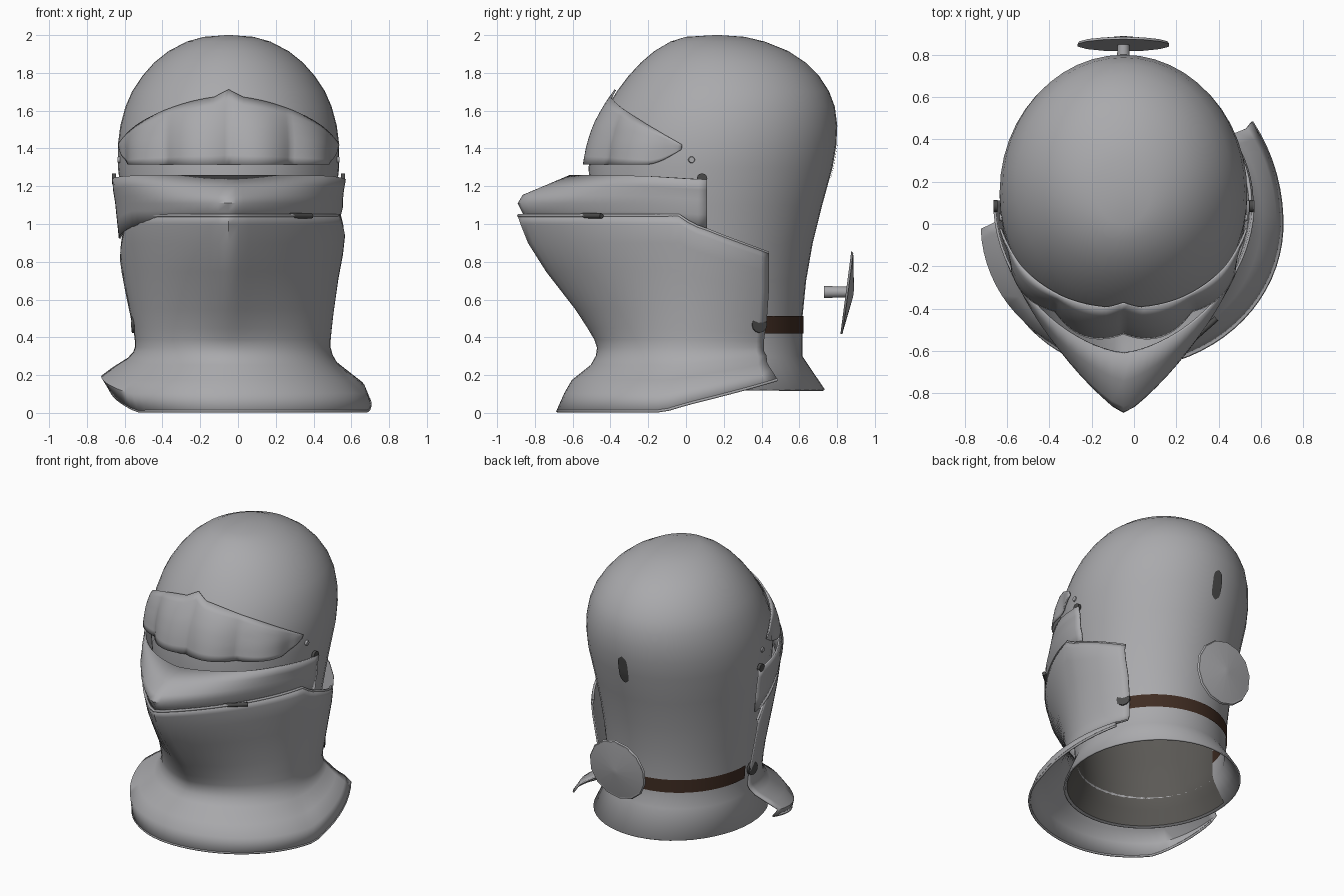
import bpy, bmesh, math
from mathutils import Vector, Matrix

if "Cube" in bpy.data.objects:
    bpy.data.objects.remove(bpy.data.objects["Cube"], do_unlink=True)

CX = -0.05  # the helmet's centre plane


def material(name, rgb):
    m = bpy.data.materials.new(name)
    m.use_nodes = True
    m.diffuse_color = (*rgb, 1)
    bsdf = next(n for n in m.node_tree.nodes if n.type == 'BSDF_PRINCIPLED')
    bsdf.inputs["Base Color"].default_value = (*rgb, 1)
    return m


STEEL = material("steel_grey", (0.4, 0.4, 0.415))
DARK = material("dark_iron", (0.07, 0.07, 0.07))
LEATHER = material("brown_leather", (0.05, 0.025, 0.016))
CLOTH = material("lining_grey", (0.105, 0.1, 0.092))


def finish(name, bm, mat, thick=0.0):
    mesh = bpy.data.meshes.new(name)
    bm.to_mesh(mesh)
    bm.free()
    mesh.materials.append(mat)
    ob = bpy.data.objects.new(name, mesh)
    bpy.context.collection.objects.link(ob)
    if thick:
        mod = ob.modifiers.new("thickness", 'SOLIDIFY')
        mod.thickness = thick
        mod.offset = 0
    bpy.ops.object.select_all(action='DESELECT')
    ob.select_set(True)
    bpy.context.view_layer.objects.active = ob
    bpy.ops.object.shade_smooth_by_angle(angle=math.radians(50))
    return ob


def sheet(name, rows, mat, thick=0.0, closed=False, top=None):
    """Skin rows of points, listed from bottom to top."""
    bm = bmesh.new()
    vs = [[bm.verts.new(p) for p in row] for row in rows]
    n = len(rows[0])
    for a, b in zip(vs, vs[1:]):
        for j in range(n if closed else n - 1):
            k = (j + 1) % n
            bm.faces.new((a[j], a[k], b[k], b[j]))
    if top:
        apex = bm.verts.new(top)
        for j in range(n):
            bm.faces.new((vs[-1][j], vs[-1][(j + 1) % n], apex))
    return finish(name, bm, mat, thick)


def lerp(a, b, t):
    return a + (b - a) * t


def clamp(v):
    return max(0.0, min(1.0, v))


# Skull profile: height, front y, back y, half width
SKULL = [(0.12, -0.48, 0.73, 0.55), (0.3, -0.39, 0.61, 0.475), (0.5, -0.41, 0.61, 0.48),
         (0.7, -0.45, 0.63, 0.505), (0.9, -0.48, 0.665, 0.53), (1.1, -0.5, 0.715, 0.555),
         (1.3, -0.51, 0.77, 0.58), (1.42, -0.49, 0.79, 0.58), (1.52, -0.46, 0.795, 0.567),
         (1.62, -0.41, 0.782, 0.54), (1.7, -0.36, 0.752, 0.505), (1.78, -0.3, 0.7, 0.452),
         (1.85, -0.235, 0.63, 0.39), (1.91, -0.165, 0.54, 0.315), (1.96, -0.08, 0.415, 0.22),
         (1.985, 0.0, 0.31, 0.13)]


def skull_point(deg, z, off=0.0):
    """Point on the skull at an angle turned from the front, pushed outward."""
    for a, b in zip(SKULL, SKULL[1:]):
        if z <= b[0]:
            break
    t = clamp((z - a[0]) / (b[0] - a[0]))
    f, r, w = (lerp(a[i], b[i], t) for i in (1, 2, 3))
    s, c = math.sin(math.radians(deg)), math.cos(math.radians(deg))
    return (CX + (w + off) * s, (f + r) / 2 - ((r - f) / 2 + off) * c, z)


sheet("skull", [[skull_point(j * 7.5, row[0]) for j in range(48)] for row in SKULL],
      STEEL, 0.012, True, (CX, 0.165, 1.995))


def patch(name, rule, cols, rows, mat, thick=0.0):
    """Plate that follows the skull; rule(u, v) gives angle, height, offset."""
    return sheet(name, [[skull_point(*rule(j / cols, i / rows)) for j in range(cols + 1)]
                        for i in range(rows + 1)], mat, thick)


# Fluted brow plate
def brow(u, v):
    deg = lerp(-75, 75, u)
    a = abs(deg)
    low = 1.315 + 0.08 * clamp((a - 60) / 15) ** 1.5
    high = 1.675 - 0.255 * (a / 75) ** 1.7 + 0.035 * clamp(1 - a / 8)
    flute = abs(math.sin(math.pi * deg / 33)) * clamp((78 - a) / 20)
    return deg, lerp(low, high, v), 0.01 + 0.042 * flute * (1 - v) ** 0.5 + 0.012 * v


patch("brow_plate", brow, 72, 8, STEEL, 0.01)

# Cloth lining inside the front half
patch("lining", lambda u, v: (lerp(-100, 100, u), lerp(0.13, 1.0, v), -0.012), 40, 18, CLOTH)

# Leather strap round the neck, outside and inside, and the slot at the back
for label, off in (("outer", 0.012), ("inner", -0.01)):
    patch(label + "_neck_strap", lambda u, v: (lerp(112, 270, u), lerp(0.42, 0.512, v), off), 40, 1, LEATHER)
patch("rear_slot", lambda u, v: (180 + 7 * (u - 0.5) * (1.02 - (2 * v - 1) ** 4) ** 0.5,
                                 lerp(1.23, 1.43, v), 0.012), 2, 10, DARK)


def keeled(profile, start, end, shift):
    """Rows for a plate with a keel at the front. Profile columns: height,
    front y, right and left half widths, centre y, rear depth, keel sharpness."""
    angles = [lerp(start, 0, i / 18) for i in range(18)] + [lerp(0, end, i / 26) for i in range(27)]
    rows = []
    for z, front, wr, wl, cy, rear, keel in profile:
        row = []
        for deg in angles:
            s, c = math.sin(math.radians(deg)), math.cos(math.radians(deg))
            x = CX + (wl if deg > 0 else wr) * s
            y = cy - rear * c
            if c > 0:
                ridge = 1 - math.hypot(s, 0.035) + 0.035  # softened keel
                y = cy + (front - cy) * lerp(c, ridge, keel)
            row.append((x, y, z + shift(deg, z)))
        rows.append(row)
    return rows


# Chin and neck guard: the wide flange rises and the top falls toward its ends
def guard_shift(deg, z):
    if deg > 0:
        lift, drop = 0.17 * clamp((deg - 80) / 46), 0.2 * clamp((deg - 78) / 48) ** 0.75
    else:
        lift, drop = 0.13 * clamp((-deg - 50) / 38), 0.2 * clamp((-deg - 68) / 20)
    return lift * clamp(1 - z / 0.35) - drop * clamp((z - 0.35) / 0.7)


GUARD = [(0.01, -0.68, 0.63, 0.75, 0.0, 0.82, 0), (0.1, -0.64, 0.67, 0.72, 0.0, 0.77, 0),
         (0.17, -0.60, 0.61, 0.65, 0.03, 0.68, 0), (0.25, -0.5, 0.53, 0.57, 0.06, 0.62, 0.03),
         (0.3, -0.472, 0.5, 0.545, 0.07, 0.58, 0.05), (0.345, -0.465, 0.49, 0.535, 0.08, 0.56, 0.08),
         (0.39, -0.48, 0.49, 0.535, 0.08, 0.56, 0.12), (0.45, -0.515, 0.495, 0.54, 0.08, 0.57, 0.19),
         (0.55, -0.58, 0.51, 0.55, 0.09, 0.57, 0.28), (0.75, -0.735, 0.54, 0.575, 0.1, 0.57, 0.4),
         (0.9, -0.83, 0.56, 0.6, 0.1, 0.57, 0.46), (1.0, -0.87, 0.57, 0.61, 0.1, 0.57, 0.48),
         (1.045, -0.885, 0.565, 0.6, 0.1, 0.57, 0.48)]
guard = keeled(GUARD, -88, 126, guard_shift)
sheet("neck_guard", guard, STEEL, 0.012)


# Rolled edges of the neck guard
def roll(name, points, radius):
    cu = bpy.data.curves.new(name, 'CURVE')
    cu.dimensions = '3D'
    cu.bevel_depth = radius
    cu.bevel_resolution = 1
    cu.use_fill_caps = True
    sp = cu.splines.new('POLY')
    sp.points.add(len(points) - 1)
    for q, p in zip(sp.points, points):
        q.co = (*p, 1)
    cu.materials.append(STEEL)
    bpy.context.collection.objects.link(bpy.data.objects.new(name, cu))


roll("guard_top_roll", guard[-1], 0.009)
roll("guard_bottom_roll", guard[0], 0.008)

# Pointed visor band
VISOR = [(0.99, -0.82, 0.575, 0.58, 0.1, 0.6, 0.46), (1.07, -0.865, 0.585, 0.59, 0.1, 0.6, 0.47),
         (1.11, -0.885, 0.59, 0.6, 0.1, 0.6, 0.47), (1.15, -0.86, 0.595, 0.6, 0.1, 0.6, 0.43),
         (1.2, -0.74, 0.605, 0.605, 0.1, 0.6, 0.3), (1.255, -0.61, 0.61, 0.615, 0.1, 0.6, 0.15)]


def visor_shift(deg, z):
    t = clamp((abs(deg) - 60) / 30)
    return -t * (0.02 if deg > 0 else 0.015 + 0.2 * (1.25 - z))


sheet("visor", keeled(VISOR, -91, 91, visor_shift), STEEL, 0.012)


def disc(name, centre, axis, r1, r2, depth, mat, sides=12):
    """Cone or cylinder lying along an axis, centred on a point."""
    bm = bmesh.new()
    bmesh.ops.create_cone(bm, cap_ends=True, segments=sides, radius1=r1, radius2=r2, depth=depth)
    turn = Vector((0, 0, 1)).rotation_difference(Vector(axis)).to_matrix().to_4x4()
    bm.transform(Matrix.Translation(centre) @ turn)
    return finish(name, bm, mat)


# Strap buttons at the ends of the guard
disc("left_strap_button", (0.412, 0.385, 0.47), (0.86, 0.51, 0), 0.046, 0.046, 0.02, DARK)
disc("right_strap_button", (-0.553, 0.035, 0.47), (-1, 0.1, 0), 0.046, 0.046, 0.016, DARK)

# Visor pivots, brow rivets and edge catch
for side, label in ((1, "left"), (-1, "right")):
    disc(label + "_visor_pivot", (CX + side * 0.606, 0.085, 1.24), (side, 0, 0), 0.028, 0.028, 0.02, DARK)
    disc(label + "_brow_rivet", (CX + side * 0.575, 0.03, 1.34), (side, 0, 0), 0.022, 0.015, 0.024, STEEL)
disc("guard_catch", (0.33, -0.5, 1.043), (0.75, 0.66, 0), 0.014, 0.014, 0.16, DARK, 8)

# Rondel behind the neck
TILT = (0, 0.99, -0.13)
disc("rondel_plate", (CX, 0.852, 0.635), TILT, 0.222, 0.215, 0.012, STEEL, 14)
disc("rondel_dome", (CX, 0.872, 0.635), TILT, 0.215, 0.02, 0.03, STEEL, 14)
disc("rondel_stem", (CX, 0.79, 0.64), (0, 1, 0), 0.032, 0.028, 0.12, STEEL)
